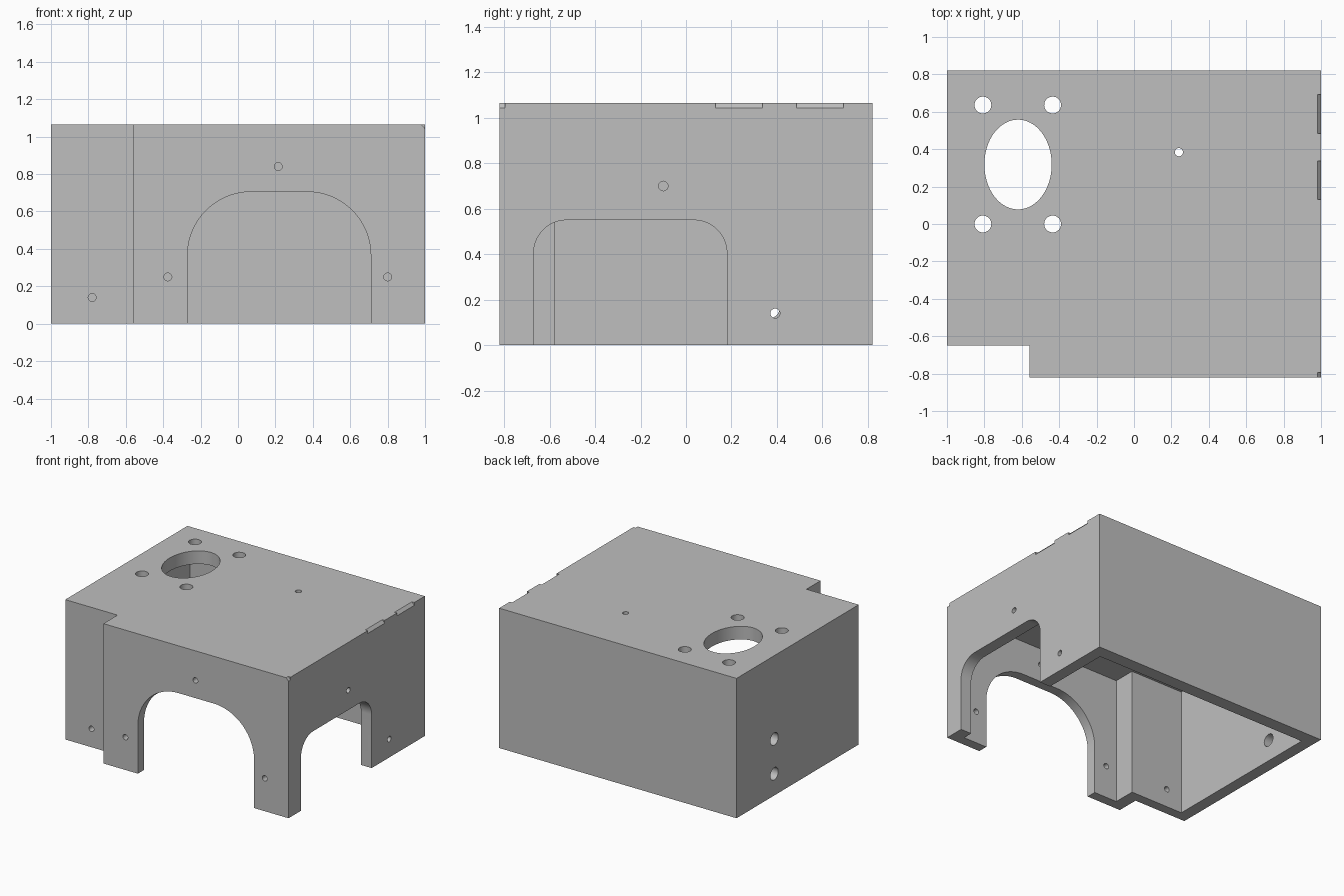
import bpy, bmesh
from math import sin, cos, pi

cube = bpy.data.objects.get("Cube")
if cube:
    bpy.data.objects.remove(cube, do_unlink=True)

TOP = 1.065
grey = bpy.data.materials.new("plain grey")
grey.use_nodes = True
grey.diffuse_color = (0.52, 0.52, 0.52, 1)
grey.node_tree.nodes["Principled BSDF"].inputs["Base Color"].default_value = (0.52, 0.52, 0.52, 1)

PLACE = {
    "x": lambda u, v, t: (t, u, v),
    "y": lambda u, v, t: (u, t, v),
    "z": lambda u, v, t: (u, v, t),
}


def prism(bm, outline, axis, lo, hi):
    """Extrude a closed outline along an axis from lo to hi."""
    put = PLACE[axis]
    a = [bm.verts.new(put(u, v, lo)) for u, v in outline]
    b = [bm.verts.new(put(u, v, hi)) for u, v in outline]
    bm.faces.new(a)
    bm.faces.new(b[::-1])
    for i in range(len(a)):
        j = (i + 1) % len(a)
        bm.faces.new((a[i], b[i], b[j], a[j]))


def oval(u, v, ru, rv, n=32):
    return [(u + ru * cos(2 * pi * i / n), v + rv * sin(2 * pi * i / n)) for i in range(n)]


def arch(left, right, top, r, n=20):
    """Opening with rounded upper corners, open below the base."""
    arc = [i * pi / 2 / n for i in range(n + 1)]
    pts = [(left, -0.1), (right, -0.1)]
    pts += [(right - r + r * cos(a), top - r + r * sin(a)) for a in arc]
    pts += [(left + r - r * sin(a), top - r + r * cos(a)) for a in arc]
    return pts


def finish(bm, name):
    bmesh.ops.recalc_face_normals(bm, faces=bm.faces)
    me = bpy.data.meshes.new(name)
    bm.to_mesh(me)
    bm.free()
    ob = bpy.data.objects.new(name, me)
    me.materials.append(grey)
    bpy.context.collection.objects.link(ob)
    return ob


def cut(target, cutter):
    cutter.hide_render = True
    mod = target.modifiers.new("cut", "BOOLEAN")
    mod.operation = "DIFFERENCE"
    mod.solver = "EXACT"
    mod.object = cutter
    bpy.context.view_layer.objects.active = target
    bpy.ops.object.modifier_apply(modifier=mod.name)
    bpy.data.objects.remove(cutter, do_unlink=True)


# Outer block with the stepped front corner
bm = bmesh.new()
prism(bm, [(-1, -0.65), (-0.56, -0.65), (-0.56, -0.82), (1, -0.82), (1, 0.82), (-1, 0.82)], "z", 0, TOP)
housing = finish(bm, "housing")

# Hollow interior, open at the bottom
bm = bmesh.new()
prism(bm, [(-0.91, -0.575), (-0.465, -0.575), (-0.465, -0.745), (0.91, -0.745),
           (0.91, 0.72), (-0.91, 0.72)], "z", -0.1, TOP - 0.1)
cut(housing, finish(bm, "cavity_cutter"))

bm = bmesh.new()
# Arched openings in the front and left walls
prism(bm, arch(-0.27, 0.71, 0.705, 0.34), "y", -0.9, -0.7)
prism(bm, arch(-0.67, 0.18, 0.55, 0.145), "x", 0.87, 1.1)

# Large oval opening, its four bolt holes and a small hole in the top
prism(bm, oval(-0.62, 0.318, 0.18, 0.24, 64), "z", 0.9, 1.2)
for x in (-0.808, -0.435):
    for y in (0, 0.636):
        prism(bm, oval(x, y, 0.045, 0.045), "z", 0.9, 1.2)
prism(bm, oval(0.24, 0.384, 0.022, 0.022), "z", 0.9, 1.2)

# Screw holes in the front wall
for x, z in ((-0.375, 0.25), (0.215, 0.84), (0.8, 0.25)):
    prism(bm, oval(x, z, 0.021, 0.021), "y", -0.9, -0.7)
prism(bm, oval(-0.78, 0.14, 0.021, 0.021), "y", -0.7, -0.5)

# Screw holes in the left wall, cable holes in the right wall
for y, z in ((-0.1, 0.7), (0.392, 0.14)):
    prism(bm, oval(y, z, 0.021, 0.021), "x", 0.87, 1.1)
for z in (0.165, 0.43):
    prism(bm, oval(0.365, z, 0.047, 0.047), "x", -1.1, -0.87)

# Short chamfers along the left top edge
wedge = [(0.96, TOP + 0.022), (1.02, TOP - 0.044), (1.02, TOP + 0.022)]
for lo, hi in ((-0.9, -0.795), (0.13, 0.337), (0.485, 0.693)):
    prism(bm, wedge, "y", lo, hi)
cut(housing, finish(bm, "opening_cutter"))

# Smooth hole walls, crisp edges
for ob in bpy.context.selected_objects:
    ob.select_set(False)
housing.select_set(True)
bpy.context.view_layer.objects.active = housing
bpy.ops.object.shade_smooth_by_angle(angle=pi / 6)
